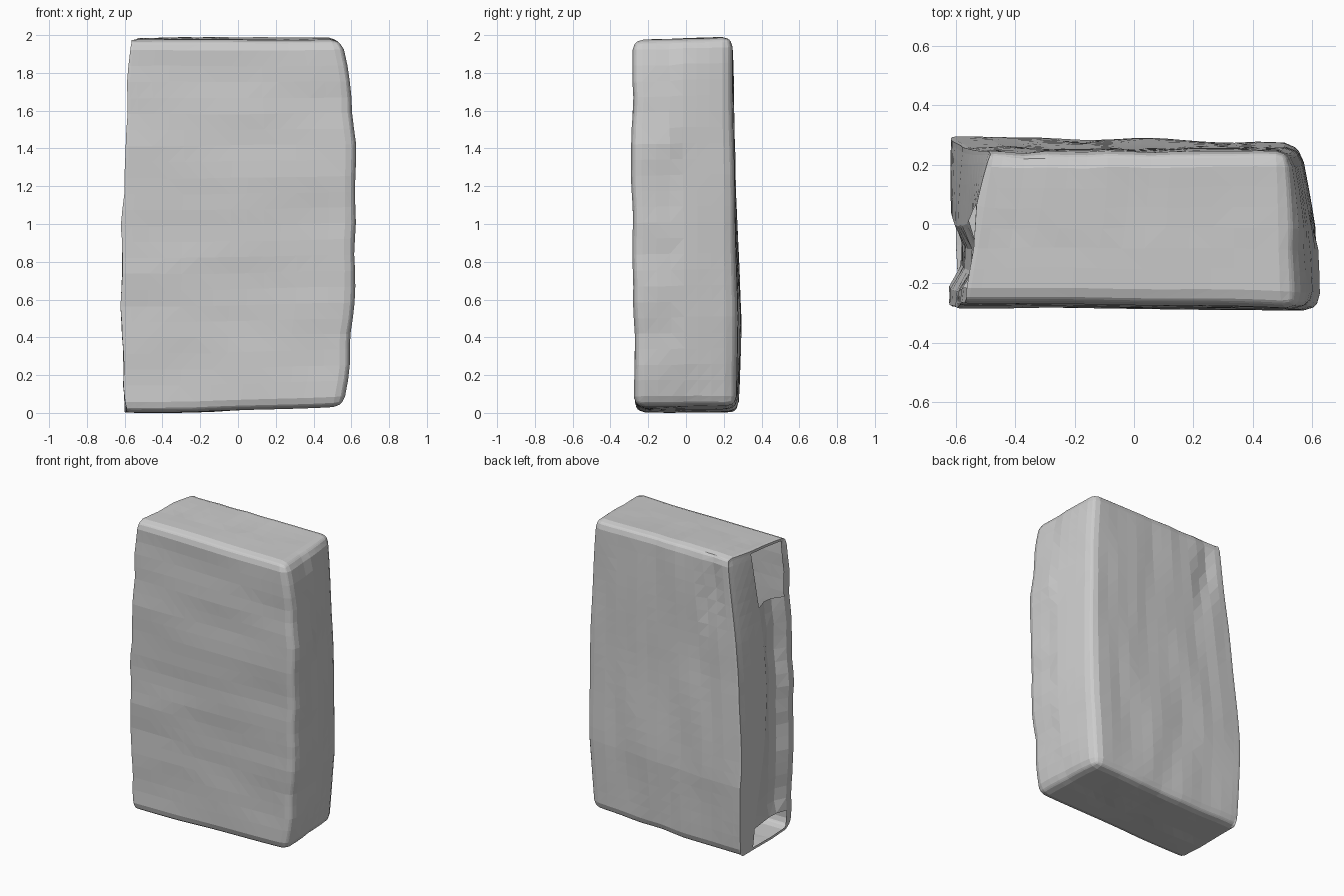
import bpy, bmesh, math
from mathutils import Vector, noise

cube = bpy.data.objects.get("Cube")
if cube:
    bpy.data.objects.remove(cube, do_unlink=True)

HX, HY, H = 0.6, 0.27, 2.0
ROUND = 0.055


def ramp(t, *pairs):
    """Piecewise linear lookup through (position, value) pairs."""
    if t <= pairs[0][0]:
        return pairs[0][1]
    for (a, va), (b, vb) in zip(pairs, pairs[1:]):
        if t <= b:
            return va + (vb - va) * (t - a) / (b - a)
    return pairs[-1][1]


def cuts(lo, hi, n):
    """Even cuts, with extra ones close to both ends for the rounded edges."""
    edge = [lo + ROUND * 0.3, lo + ROUND, hi - ROUND, hi - ROUND * 0.3]
    a, b = lo + ROUND, hi - ROUND
    return edge + [a + (b - a) * i / n for i in range(1, n)]


def rounded(p):
    """Round the box edges, leaving the left side crisper."""
    core = Vector((max(-HX + ROUND * 0.3, min(HX - ROUND, p.x)),
                   max(-HY + ROUND, min(HY - ROUND, p.y)),
                   max(ROUND, min(H - ROUND, p.z))))
    d = p - core
    return core + d.normalized() * max(map(abs, d)) if d.length > 1e-6 else p.copy()


def sculpt(p):
    """Bend the regular box into the worn, uneven slab."""
    q = rounded(p)
    fy = (q.y + HY) / (2 * HY)
    fx = (q.x + HX) / (2 * HX)
    z = q.z
    # uneven outline in width
    left_front = ramp(z, (0, -0.6), (0.4, -0.615), (1, -0.615), (1.6, -0.59), (2, -0.575))
    left_back = ramp(z, (0, -0.6), (0.6, -0.62), (1.2, -0.58), (2, -0.48))
    right_front = ramp(z, (0, 0.55), (0.2, 0.59), (0.7, 0.622), (1.5, 0.622), (1.9, 0.58), (2, 0.54))
    right_back = ramp(z, (0, 0.52), (0.5, 0.56), (1.3, 0.56), (2, 0.52))
    left = left_front + (left_back - left_front) * fy
    right = right_front + (right_back - right_front) * fy ** 2
    # uneven outline in depth
    front = ramp(z, (0, -0.265), (1.4, -0.28), (2, -0.27)) - 0.01 * fx ** 4
    back = ramp(z, (0, 0.27), (0.5, 0.30 - 0.03 * fx), (1.2, 0.258), (2, 0.245))
    recess = 0
    if p.x < -HX + 1e-4:
        if p.y > -0.01:
            # overlapping flap wraps round from the back
            keep = ramp(z, (0, 0.5), (0.5, 0.8), (1, 1), (1.5, 0.95), (2, 0.7))
            fy = 1 - (1 - fy) * keep
        elif p.y > -HY + ROUND + 0.01:
            # channel sunk between the flap and the front edge
            recess = 0.04 * ramp(z, (0.05, 0), (0.2, 1), (1.8, 1), (1.95, 0))
    x = left + (right - left) * fx + recess
    y = front + (back - front) * fy
    z = z * 0.985 + 0.015 * fy * z / H + 0.045 * max(0, fx - 0.3) * (1 - z / H)
    # ripples run sideways on the front and upright on the back
    stretch = Vector((2, 3, 6)) if p.y < 0 else Vector((6, 3, 2))
    n = noise.noise_vector(Vector((x, y, z)) * stretch)
    x += 0.012 * n.x
    y += 0.010 * n.y
    z += 0.007 * n.z
    # dent near the upper left of the back
    if p.y > HY - 1e-4:
        y -= 0.035 * math.exp(-((x + 0.36) / 0.04) ** 2 - ((z - 1.7) / 0.18) ** 2)
    return Vector((x, y, z))


# Gridded box
bm = bmesh.new()
bmesh.ops.create_cube(bm, size=1)
for v in bm.verts:
    v.co = Vector((v.co.x * 2 * HX, v.co.y * 2 * HY, (v.co.z + 0.5) * H))
for axis, lo, hi, n in ((0, -HX, HX, 13), (1, -HY, HY, 6), (2, 0, H, 22)):
    normal = Vector([float(i == axis) for i in range(3)])
    for c in cuts(lo, hi, n):
        bmesh.ops.bisect_plane(bm, geom=bm.verts[:] + bm.edges[:] + bm.faces[:],
                               plane_co=normal * c, plane_no=normal)


def in_hole(face):
    """Holes in the left channel: a tapering one at the top, a slot at the foot."""
    c = face.calc_center_median()
    if face.normal.x > -0.9 or not -HY + ROUND < c.y < 0:
        return False
    return 1.55 - 0.5 * c.y < c.z < H - 0.03 or 0.02 < c.z < 0.1


bmesh.ops.delete(bm, geom=[f for f in bm.faces if in_hole(f)], context='FACES')

for v in bm.verts:
    v.co = sculpt(v.co)
low = min(v.co.z for v in bm.verts)
for v in bm.verts:
    v.co.z -= low
bmesh.ops.triangulate(bm, faces=bm.faces[:])

mesh = bpy.data.meshes.new("slab_shell")
bm.to_mesh(mesh)
bm.free()
slab = bpy.data.objects.new("slab_shell", mesh)
bpy.context.collection.objects.link(slab)

# Plain grey finish
grey = bpy.data.materials.new("plain_grey")
grey.use_nodes = True
colour = (0.6, 0.6, 0.6, 1)
grey.diffuse_color = colour
grey.node_tree.nodes["Principled BSDF"].inputs["Base Color"].default_value = colour
mesh.materials.append(grey)
